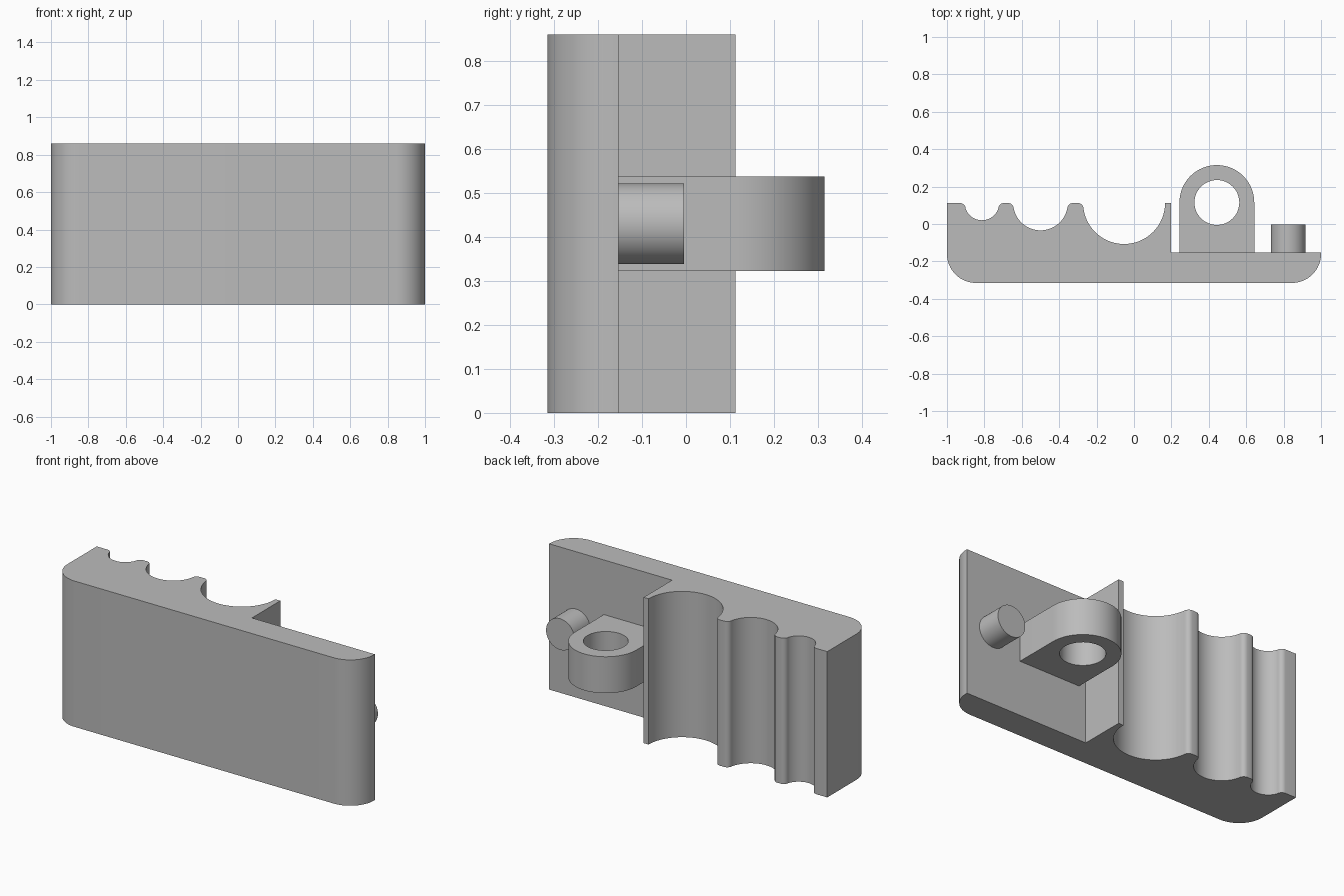
import bpy, bmesh, math

if "Cube" in bpy.data.objects:
    bpy.data.objects.remove(bpy.data.objects["Cube"])

grey = bpy.data.materials.new("mid grey")
grey.diffuse_color = (0.5, 0.5, 0.5, 1)
grey.use_nodes = True
grey.node_tree.nodes["Principled BSDF"].inputs["Base Color"].default_value = grey.diffuse_color

HEIGHT = 0.86
MID = HEIGHT / 2
PLATE_Y = -0.153
RIM_Y = 0.112


def arc(cx, cy, r, a0, a1, n):
    """Points on an arc, angles in degrees."""
    angles = [math.radians(a0 + (a1 - a0) * i / n) for i in range(n + 1)]
    return [(cx + r * math.cos(a), cy + r * math.sin(a)) for a in angles]


def finish(obj):
    obj.data.materials.append(grey)
    bpy.ops.object.select_all(action='DESELECT')
    obj.select_set(True)
    bpy.context.view_layer.objects.active = obj
    bpy.ops.object.shade_smooth_by_angle(angle=math.radians(25))


def prism(name, loops, z0, z1):
    """Extrude closed xy outlines (outer first, then holes) from z0 to z1."""
    bm = bmesh.new()
    edges = []
    for pts in loops:
        vs = [bm.verts.new((x, y, z0)) for x, y in pts]
        edges += [bm.edges.new((vs[i - 1], vs[i])) for i in range(len(vs))]
    bmesh.ops.triangle_fill(bm, edges=edges, use_beauty=True, use_dissolve=False)
    ext = bmesh.ops.extrude_face_region(bm, geom=bm.faces[:], use_keep_orig=True)
    top = [g for g in ext["geom"] if isinstance(g, bmesh.types.BMVert)]
    bmesh.ops.translate(bm, verts=top, vec=(0, 0, z1 - z0))
    bmesh.ops.recalc_face_normals(bm, faces=bm.faces[:])
    mesh = bpy.data.meshes.new(name)
    bm.to_mesh(mesh)
    bm.free()
    obj = bpy.data.objects.new(name, mesh)
    bpy.context.collection.objects.link(obj)
    finish(obj)


# Grooved body: rounded front corners, stepped plate, three grooves with rounded lips
R = 0.155
outline = arc(-1 + R, -0.315 + R, R, 180, 270, 16) + arc(1 - R, -0.315 + R, R, 270, 360, 16)
outline += [(1, PLATE_Y), (0.198, PLATE_Y), (0.198, RIM_Y), (0.166, RIM_Y)]
LIP = 0.03
for i, (cx, r) in enumerate([(-0.053, 0.219), (-0.5, 0.146), (-0.813, 0.092)]):
    a = math.degrees(math.asin(LIP / r))
    half = r * math.cos(math.radians(a))
    if i:   # rounded lip on the right side of the groove
        outline += arc(cx + half + LIP, RIM_Y - LIP, LIP, 90, 165, 5)
    outline += arc(cx, RIM_Y, r, -a if i else -1, -180 + a, 32)
    outline += arc(cx - half - LIP, RIM_Y - LIP, LIP, 15, 90, 5)
outline.append((-1, RIM_Y))
prism("grooved_body", [outline], 0, HEIGHT)

# Round-ended lug with a through hole
lug = [(0.243, PLATE_Y - 0.02), (0.643, PLATE_Y - 0.02)] + arc(0.443, 0.115, 0.2, 0, 180, 40)
hole = arc(0.443, 0.115, 0.12, 0, 360, 48)[:-1]
prism("ring_lug", [lug, hole], 0.323, 0.538)

# Round pin standing on the plate
y0, y1 = PLATE_Y - 0.02, -0.004
bpy.ops.mesh.primitive_cylinder_add(vertices=48, radius=0.092, depth=y1 - y0,
                                    location=(0.824, (y0 + y1) / 2, MID),
                                    rotation=(math.pi / 2, 0, 0))
pin = bpy.context.object
pin.name = "pin"
finish(pin)
